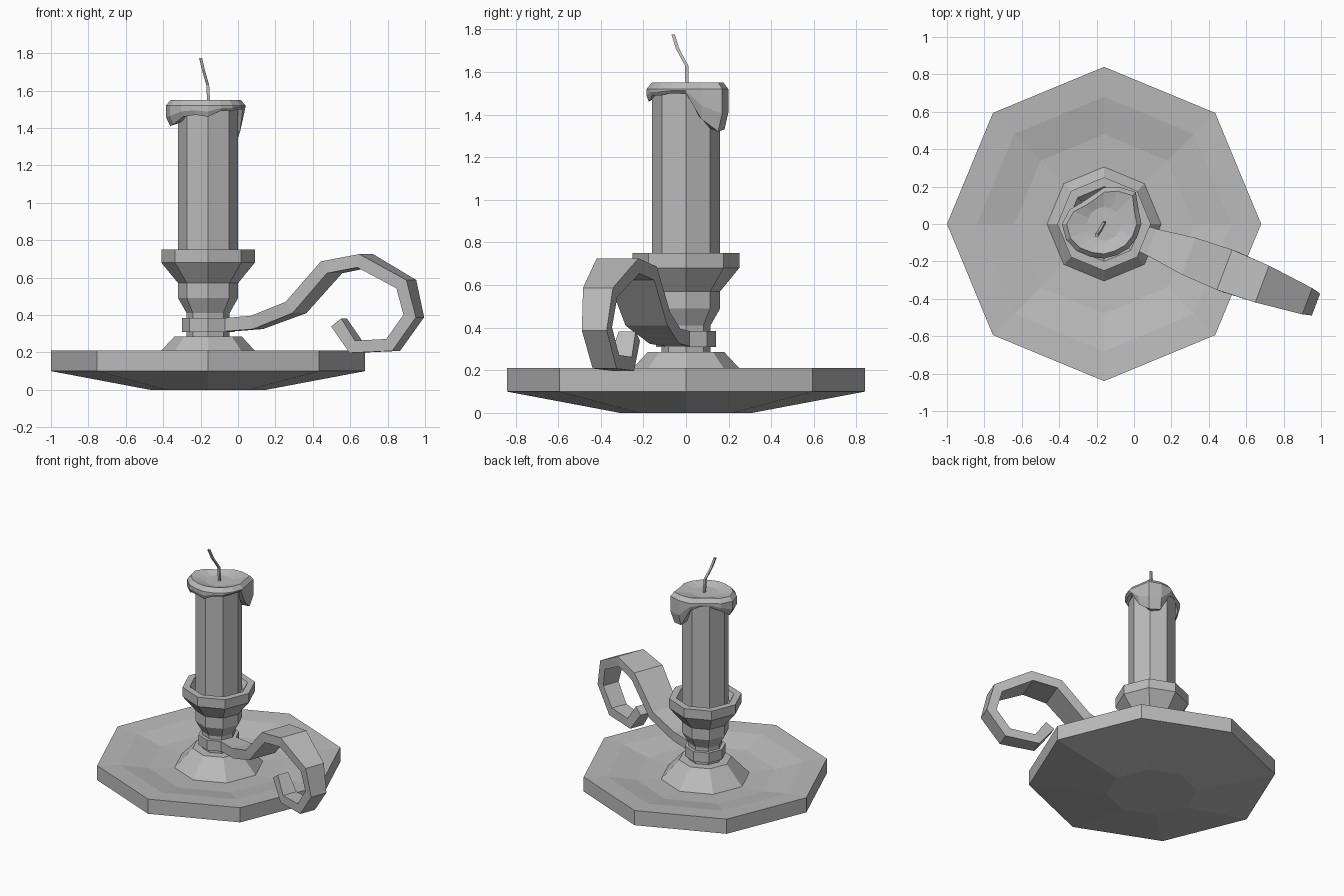
import bpy, bmesh
from math import cos, sin, pi
from mathutils import Vector

cube = bpy.data.objects.get("Cube")
if cube:
    bpy.data.objects.remove(cube, do_unlink=True)

grey = bpy.data.materials.new("plain_grey")
grey.use_nodes = True
grey.diffuse_color = (0.5, 0.5, 0.5, 1)
grey.node_tree.nodes["Principled BSDF"].inputs["Base Color"].default_value = (0.5, 0.5, 0.5, 1)

AXIS = Vector((-0.16, 0, 0))  # centre line of the candlestick


def loft(name, rings, closed=False):
    """Skin a list of point rings; cap the ends unless the loft closes on itself."""
    bm = bmesh.new()
    loops = [[bm.verts.new(p) for p in ring] for ring in rings]
    pairs = list(zip(loops, loops[1:]))
    if closed:
        pairs.append((loops[-1], loops[0]))
    else:
        bm.faces.new(loops[0])
        bm.faces.new(loops[-1])
    for a, b in pairs:
        n = len(a)
        for i in range(n):
            j = (i + 1) % n
            bm.faces.new((a[i], a[j], b[j], b[i]))
    bmesh.ops.recalc_face_normals(bm, faces=bm.faces)
    mesh = bpy.data.meshes.new(name)
    bm.to_mesh(mesh)
    bm.free()
    mesh.materials.append(grey)
    obj = bpy.data.objects.new(name, mesh)
    bpy.context.collection.objects.link(obj)
    return obj


def polar(r, z, angle):
    return AXIS + Vector((r * cos(angle), r * sin(angle), z))


def turned(name, profile, closed=False):
    """Eight-sided turned part from (radius, height) pairs."""
    return loft(name, [[polar(r, z, i * pi / 4) for i in range(8)]
                       for r, z in profile], closed)


# Dish with a shallow bowl and a flared foot in the middle
turned("dish", [(0.31, 0), (0.84, 0.10), (0.84, 0.21), (0.68, 0.20),
                (0.48, 0.16), (0.305, 0.15), (0.18, 0.285), (0.11, 0.285)])

# Stem and cup
turned("stem_cup", [(0.115, 0.28), (0.115, 0.41), (0.16, 0.49), (0.16, 0.57),
                    (0.25, 0.68), (0.25, 0.75), (0.20, 0.75), (0.17, 0.70)])
turned("stem_collar", [(0.11, 0.31), (0.14, 0.31), (0.14, 0.385), (0.11, 0.385)], True)

# Candle shaft
turned("candle", [(0.16, 0.69), (0.16, 1.50)])

# Melted wax cap: (overhang radius, drip bottom) around the candle
drips = [(0.20, 1.50), (0.20, 1.38), (0.24, 1.32), (0.215, 1.33),
         (0.195, 1.46), (0.165, 1.49), (0.165, 1.49), (0.20, 1.46),
         (0.225, 1.41), (0.22, 1.42), (0.205, 1.46), (0.19, 1.47),
         (0.185, 1.46), (0.18, 1.49), (0.185, 1.49), (0.19, 1.50)]
step = 2 * pi / len(drips)
layers = [[], [], [], [], [], []]
for i, (r, low) in enumerate(drips):
    for layer, (radius, z) in zip(layers, [
            (0.145, low + 0.02), (0.7 * r + 0.045, low), (r, 0.6 * low + 0.4 * 1.53),
            (r, 1.52), (r - 0.025, 1.55), (0.09, 1.53)]):
        layer.append(polar(radius, z, i * step))
loft("wax_cap", layers)

# Bent wick
wick = [(-0.155, 0.005, 1.51), (-0.162, 0.003, 1.63),
        (-0.185, -0.04, 1.71), (-0.20, -0.06, 1.775)]
loft("wick", [[Vector(p) + Vector((0.011 * cos(a), 0.011 * sin(a), 0))
               for a in (k * pi / 2 + pi / 4 for k in range(4))] for p in wick])

# Curled strap handle: (x, height, strap width) along its centre line
path = [(-0.09, 0.345, 0.12), (0.10, 0.36, 0.15), (0.31, 0.44, 0.21),
        (0.50, 0.655, 0.23), (0.68, 0.69, 0.21), (0.90, 0.565, 0.15),
        (0.94, 0.395, 0.125), (0.83, 0.24, 0.12), (0.63, 0.23, 0.11),
        (0.54, 0.36, 0.085)]
out = Vector((1, -0.38, 0)).normalized()
side = Vector((-out.y, out.x, 0))
up = Vector((0, 0, 1))
points = [AXIS + out * ((x + 0.16) / out.x) + up * z for x, z, w in path]
sections = []
for i, (p, (x, z, w)) in enumerate(zip(points, path)):
    before = points[max(i - 1, 0)]
    after = points[min(i + 1, len(points) - 1)]
    along = ((p - before).normalized() + (after - p).normalized()).normalized()
    normal = side.cross(along) * 0.036
    half = side * w / 2
    sections.append([p + half + normal, p - half + normal,
                     p - half - normal, p + half - normal])
loft("handle", sections)
